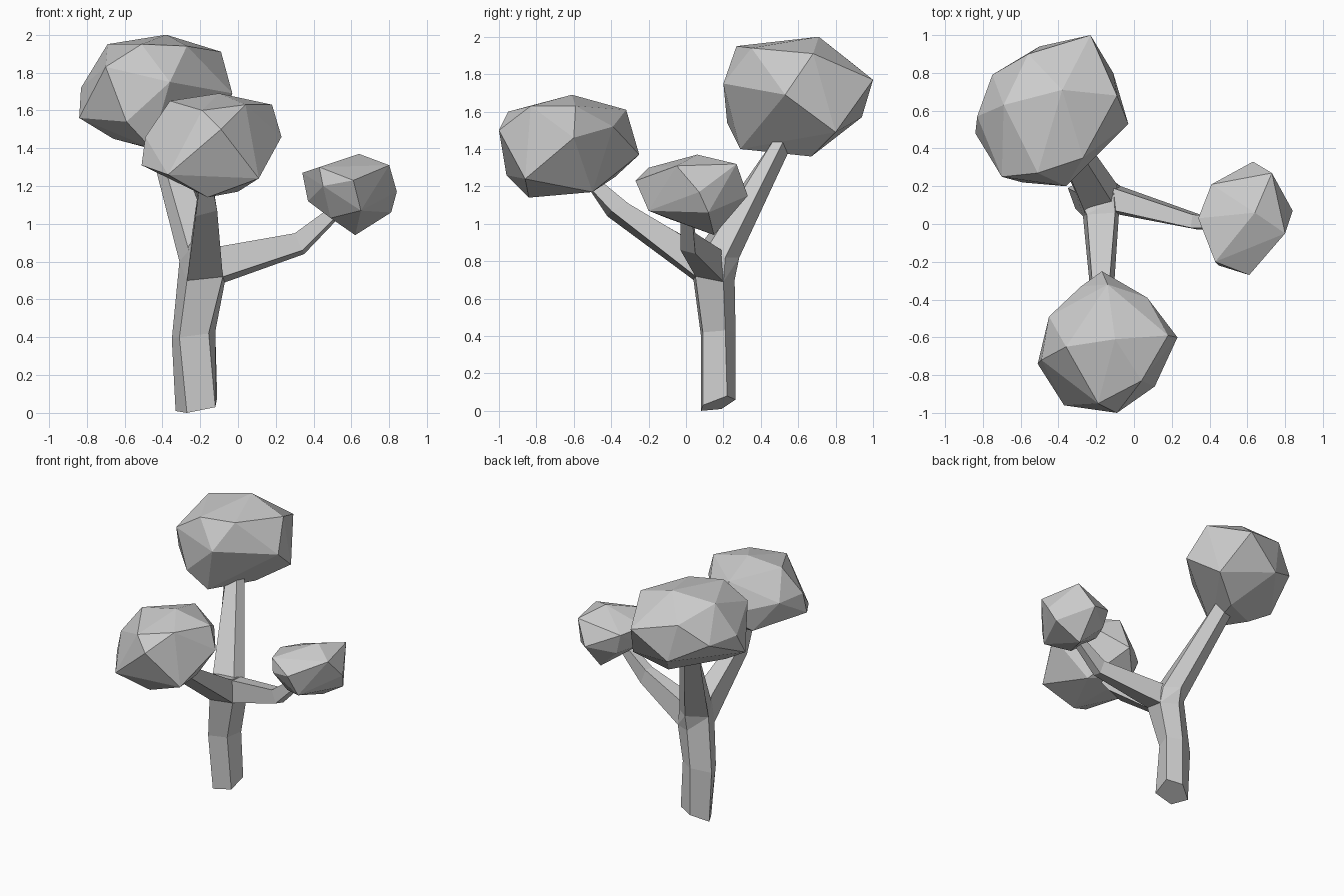
import bpy, bmesh

grey = bpy.data.materials.new("plain_grey")
grey.diffuse_color = (0.6, 0.6, 0.6, 1)


def finish(name, bm):
    bmesh.ops.recalc_face_normals(bm, faces=bm.faces[:])
    mesh = bpy.data.meshes.new(name)
    bm.to_mesh(mesh)
    bm.free()
    mesh.materials.append(grey)
    obj = bpy.data.objects.new(name, mesh)
    bpy.context.collection.objects.link(obj)


def hull(name, points):
    """Faceted lump spanning a few corner points."""
    bm = bmesh.new()
    for p in points:
        bm.verts.new(p)
    bmesh.ops.convex_hull(bm, input=bm.verts[:])
    loose = [v for v in bm.verts if not v.link_faces]
    bmesh.ops.delete(bm, geom=loose, context='VERTS')
    finish(name, bm)


def loft(name, rings):
    """Closed skin over a series of equal-sided rings."""
    bm = bmesh.new()
    vs = [[bm.verts.new(p) for p in ring] for ring in rings]
    n = len(vs[0])
    for a, b in zip(vs, vs[1:]):
        for i in range(n):
            j = (i + 1) % n
            bm.faces.new((a[i], a[j], b[j], b[i]))
    bm.faces.new(vs[0][::-1])
    bm.faces.new(vs[-1])
    finish(name, bm)


# Five-sided trunk with a slanted foot
fork = [(-.27, .04, .70), (-.08, .05, .72), (-.07, .20, .69),
        (-.19, .26, .70), (-.31, .17, .80)]
loft("trunk", [
    [(-.27, .08, 0), (-.12, .09, .03), (-.11, .22, .08), (-.22, .265, .06), (-.33, .19, .01)],
    [(-.31, .08, .40), (-.155, .09, .42), (-.12, .21, .43), (-.22, .265, .42), (-.35, .19, .39)],
    fork])

# Fork where the branches part
front_top = [(-.10, .06, .89), (-.25, .05, .90)]
side_top = [(-.11, .19, .86), (-.10, .07, .88)]
back_rim = [(-.31, .17, .80), (-.26, .06, .86), (-.12, .12, .88),
            (-.09, .21, .82), (-.19, .285, .82)]
hull("fork", fork + front_top + side_top + back_rim)

# Branches, each growing from one side of the fork
loft("front_branch", [
    [fork[0], fork[1]] + front_top,
    [(-.225, -.42, 1.04), (-.11, -.40, 1.07), (-.13, -.31, 1.11), (-.22, -.32, 1.11)],
    [(-.20, -.54, 1.22), (-.14, -.54, 1.22), (-.14, -.48, 1.25), (-.20, -.48, 1.25)]])
loft("side_branch", [
    [fork[1], fork[2]] + side_top,
    [(.34, -.03, .86), (.35, .05, .84), (.31, .05, .95), (.30, -.02, .95)],
    [(.56, -.03, 1.08), (.57, .03, 1.07), (.53, .03, 1.11), (.52, -.02, 1.11)]])
loft("back_branch", [
    back_rim,
    [(-.47, .51, 1.43), (-.43, .47, 1.45), (-.34, .47, 1.45), (-.31, .52, 1.44),
     (-.38, .565, 1.42)]])

# Faceted crowns of leaves
hull("back_crown", [
    (-.38, .71, 2.0), (-.03, .53, 1.69), (-.23, 1.0, 1.77), (-.09, .68, 1.91),
    (-.11, .80, 1.49), (-.69, .63, 1.95), (-.51, .27, 1.95), (-.27, .35, 1.94),
    (-.36, .20, 1.75), (-.70, .25, 1.83), (-.46, .29, 1.40), (-.84, .48, 1.56),
    (-.59, .22, 1.54), (-.66, .45, 1.45), (-.83, .57, 1.72), (-.32, .67, 1.36),
    (-.50, .94, 1.57), (-.56, .90, 1.85), (-.75, .79, 1.70)])
hull("front_crown", [
    (-.10, -.61, 1.69), (.18, -.59, 1.63), (.23, -.60, 1.46), (.04, -.83, 1.63),
    (-.19, -.95, 1.60), (-.09, -1.0, 1.50), (.11, -.86, 1.24), (-.16, -.84, 1.14),
    (-.36, -.65, 1.65), (-.37, -.96, 1.26), (-.51, -.74, 1.31), (-.49, -.72, 1.46),
    (-.45, -.49, 1.46), (.07, -.39, 1.52), (-.17, -.25, 1.37), (-.14, -.32, 1.61),
    (-.28, -.33, 1.42), (0, -.50, 1.17), (-.30, -.38, 1.25)])
hull("side_crown", [
    (.64, .06, 1.37), (.84, .07, 1.17), (.80, -.05, 1.31), (.61, -.27, 1.23),
    (.43, -.20, 1.30), (.73, .27, 1.32), (.63, .33, 1.15), (.41, .21, 1.25),
    (.34, .03, 1.27), (.45, -.22, 1.20), (.37, .03, 1.12), (.49, -.10, 1.03),
    (.62, .15, .94), (.81, .12, 1.06), (.65, -.20, 1.07), (.45, .20, 1.10)])
